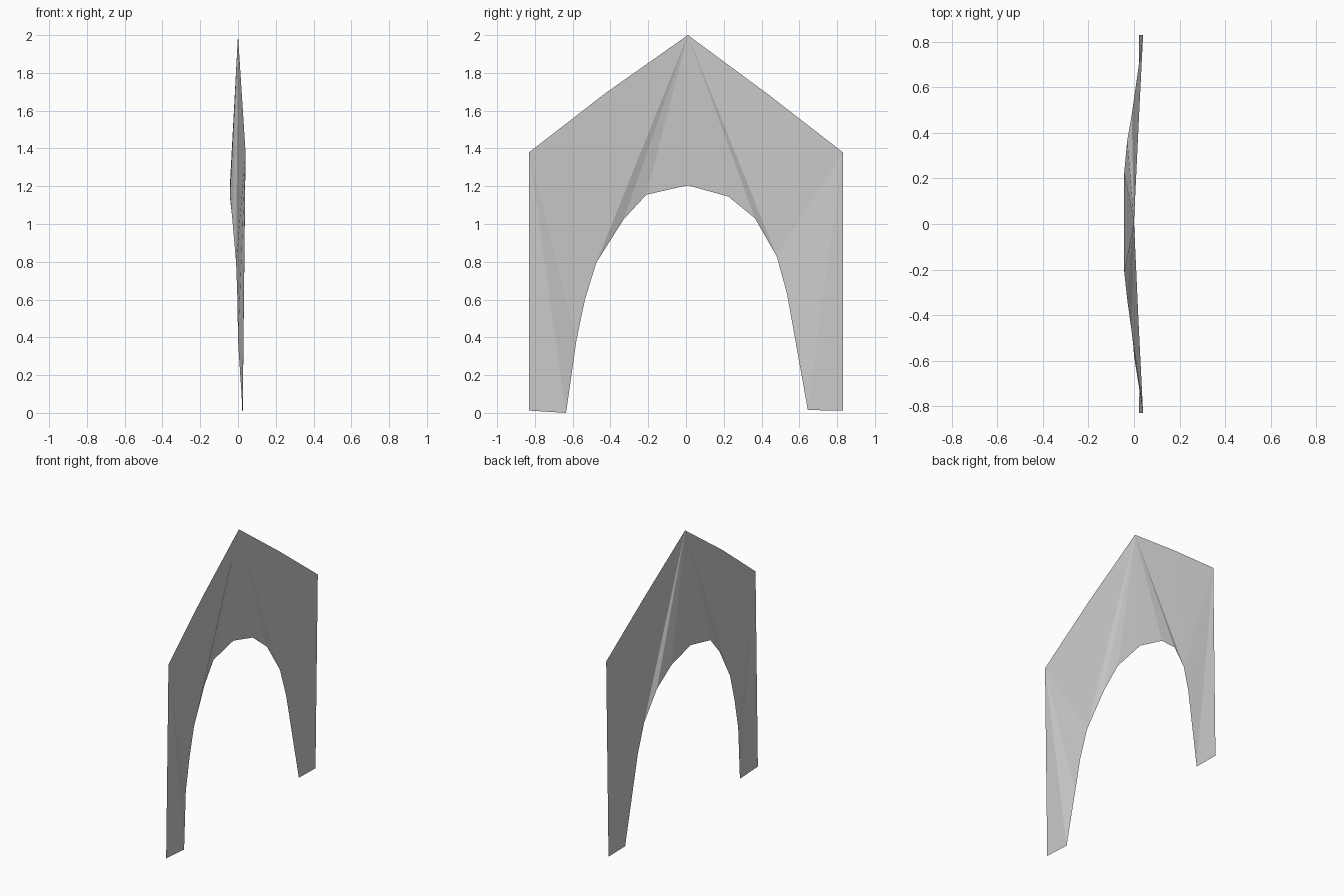
import bpy, bmesh

if "Cube" in bpy.data.objects:
    bpy.data.objects.remove(bpy.data.objects["Cube"])

# Inner arch edge, right foot to left foot (x, y, z)
arch = [(0.022, 0.645, 0.015), (0.0, 0.535, 0.63), (-0.01, 0.48, 0.83),
        (-0.03, 0.365, 1.03), (-0.043, 0.225, 1.145), (-0.043, 0.01, 1.205),
        (-0.043, -0.21, 1.155), (-0.03, -0.33, 1.025), (-0.01, -0.475, 0.795),
        (-0.003, -0.535, 0.6), (0.0, -0.58, 0.385), (0.025, -0.635, 0.0)]

bm = bmesh.new()
inner = [bm.verts.new(p) for p in arch]
apex = bm.verts.new((0, 0.01, 2.0))


def side(s):
    """Foot corner, shoulder and fold point on the gable edge."""
    return [bm.verts.new(p) for p in
            ((0.022, s * 0.83, 0.012), (0.04, s * 0.83, 1.38), (0.02, s * 0.43, 1.69))]


def fan(hub, chain):
    for a, b in zip(chain, chain[1:]):
        bm.faces.new((hub, a, b))


foot_r, shoulder_r, fold_r = side(1)
foot_l, shoulder_l, fold_l = side(-1)

# Side panels and gabled centre panel
fan(shoulder_r, [fold_r] + inner[2::-1] + [foot_r])
fan(apex, [fold_l] + inner[8:1:-1] + [fold_r])
fan(shoulder_l, [foot_l] + inner[:7:-1] + [fold_l])
bmesh.ops.recalc_face_normals(bm, faces=bm.faces[:])
bm.faces.ensure_lookup_table()
bm.normal_update()
if sum(f.normal.x for f in bm.faces) < 0:
    bmesh.ops.reverse_faces(bm, faces=bm.faces[:])

mesh = bpy.data.meshes.new("arch_panel")
bm.to_mesh(mesh)
bm.free()
bpy.context.collection.objects.link(bpy.data.objects.new("arch_panel", mesh))
